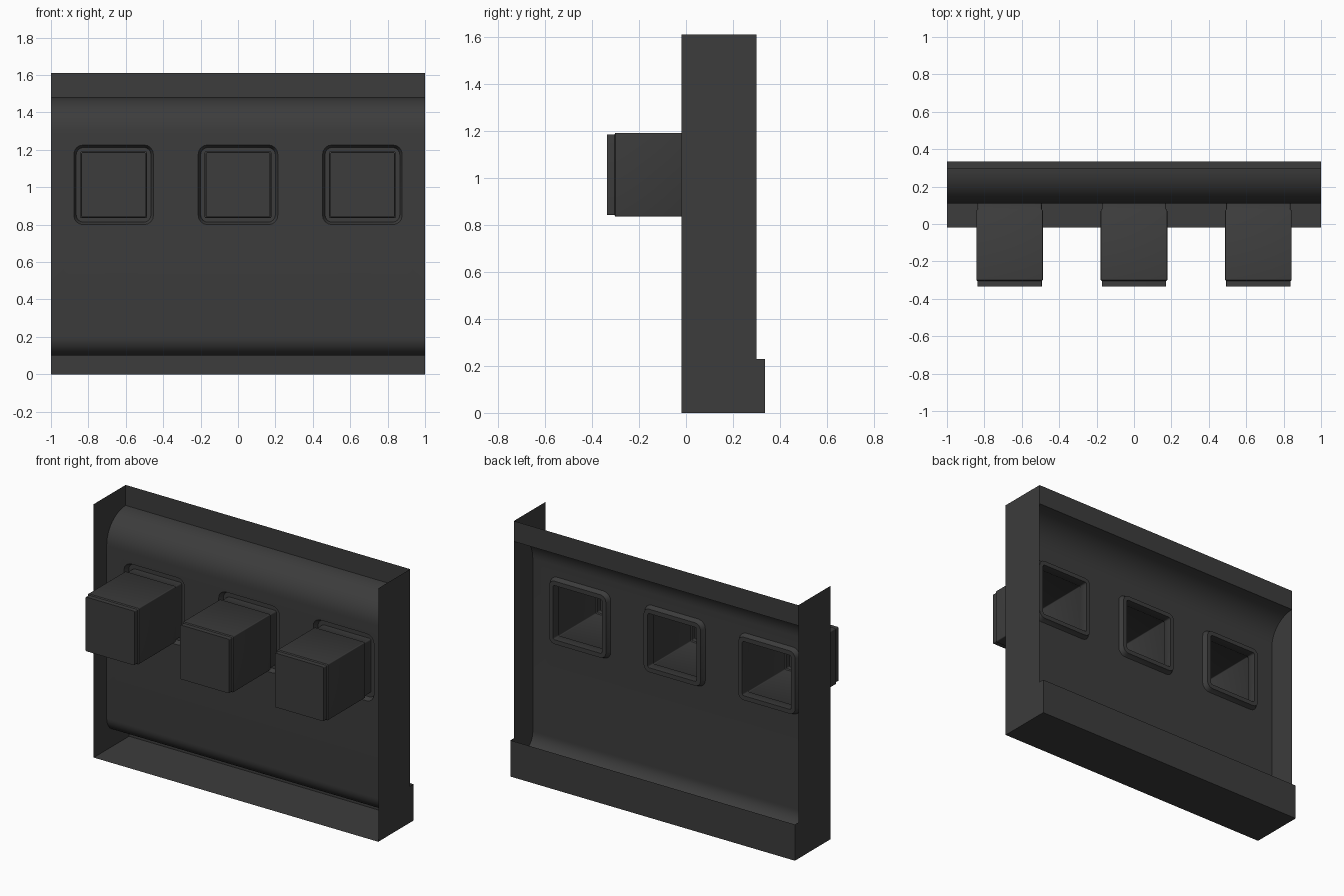
import bpy, bmesh
from math import sin, cos, pi
from mathutils import Vector

if "Cube" in bpy.data.objects:
    bpy.data.objects.remove(bpy.data.objects["Cube"])

mat = bpy.data.materials.new("dark_grey")
mat.diffuse_color = (0.045, 0.045, 0.045, 1)
mat.use_nodes = True
mat.node_tree.nodes["Principled BSDF"].inputs["Base Color"].default_value = mat.diffuse_color

FACE = 0.11          # y of the flat panel face
Z_MID = 1.013        # height of the block centres
CENTRES = (-0.665, 0, 0.665)


def finish(name, bm, angle=0.6):
    bmesh.ops.remove_doubles(bm, verts=bm.verts, dist=0.0005)
    me = bpy.data.meshes.new(name)
    bm.to_mesh(me)
    bm.free()
    ob = bpy.data.objects.new(name, me)
    bpy.context.collection.objects.link(ob)
    me.materials.append(mat)
    bpy.context.view_layer.objects.active = ob
    ob.select_set(True)
    bpy.ops.object.shade_smooth_by_angle(angle=angle)
    ob.select_set(False)
    return ob


def square_loop(bm, cx, half, y, r, seg=4):
    """Rounded square in the xz plane."""
    vs = []
    for i, (sx, sz) in enumerate(((1, 1), (-1, 1), (-1, -1), (1, -1))):
        for k in range(seg + 1):
            a = (i + k / seg) * pi / 2
            vs.append(bm.verts.new((cx + sx * (half - r) + r * cos(a), y,
                                    Z_MID + sz * (half - r) + r * sin(a))))
    return vs


def strip(bm, profile):
    """Sweep a (y, z) profile across the full width."""
    rows = [[bm.verts.new((x, y, z)) for x in (-1, 1)] for y, z in profile]
    for a, b in zip(rows, rows[1:]):
        bm.faces.new((a[1], a[0], b[0], b[1]))


# Curved front panel with three rounded openings
bm = bmesh.new()
N = 12
top = [(0.30 - 0.19 * sin(t), 1.30 + 0.18 * cos(t))
       for t in (i / N * pi / 2 for i in range(N + 1))]
low = [(0.21 - 0.10 * cos(t), 0.20 - 0.10 * sin(t))
       for t in (i / N * pi / 2 for i in range(N + 1))]
outline = [bm.verts.new((x, FACE, z)) for x, z in
           ((-1, 0.20), (1, 0.20), (1, 1.30), (-1, 1.30))]
loops = [outline] + [square_loop(bm, c, 0.213, FACE, 0.05) for c in CENTRES]
edges = [bm.edges.new((l[i - 1], l[i])) for l in loops for i in range(len(l))]
bmesh.ops.triangle_fill(bm, edges=edges, use_beauty=True, normal=Vector((0, -1, 0)))
strip(bm, [(0.30, 1.61)] + top)
strip(bm, low + [(0.335, 0.10)])
finish("front_panel", bm)

# Hollow blocks: recessed socket, slim neck, body and stepped cap
rings = ((0.213, FACE, 0.05), (0.205, 0.125, 0.045), (0.200, 0.14, 0.04),
         (0.172, 0.14, 0.012), (0.172, 0.08, 0.008), (0.178, 0.07, 0.006),
         (0.178, -0.30, 0.006), (0.172, -0.305, 0.006), (0.172, -0.335, 0.006))
for n, c in enumerate(CENTRES):
    bm = bmesh.new()
    ls = [square_loop(bm, c, *r) for r in rings]
    for a, b in zip(ls, ls[1:]):
        for i in range(len(a)):
            bm.faces.new((a[i - 1], a[i], b[i], b[i - 1]))
    bm.faces.new(ls[-1])
    bmesh.ops.recalc_face_normals(bm, faces=bm.faces)
    finish(f"hollow_block_{n + 1}", bm)

# End plates with the rear foot step
for name, x in (("left_end_plate", -1), ("right_end_plate", 1)):
    bm = bmesh.new()
    pts = [(-0.02, 0), (0.335, 0), (0.335, 0.23), (0.30, 0.23), (0.30, 1.61), (-0.02, 1.61)]
    if x < 0:
        pts.reverse()
    bm.faces.new([bm.verts.new((x, y, z)) for y, z in pts])
    finish(name, bm)

# Floor and low rear skirt
bm = bmesh.new()
strip(bm, [(0.335, 0.23), (0.335, 0), (-0.02, 0)])
bmesh.ops.reverse_faces(bm, faces=bm.faces)
bmesh.ops.recalc_face_normals(bm, faces=bm.faces)
finish("floor_and_rear_skirt", bm)
